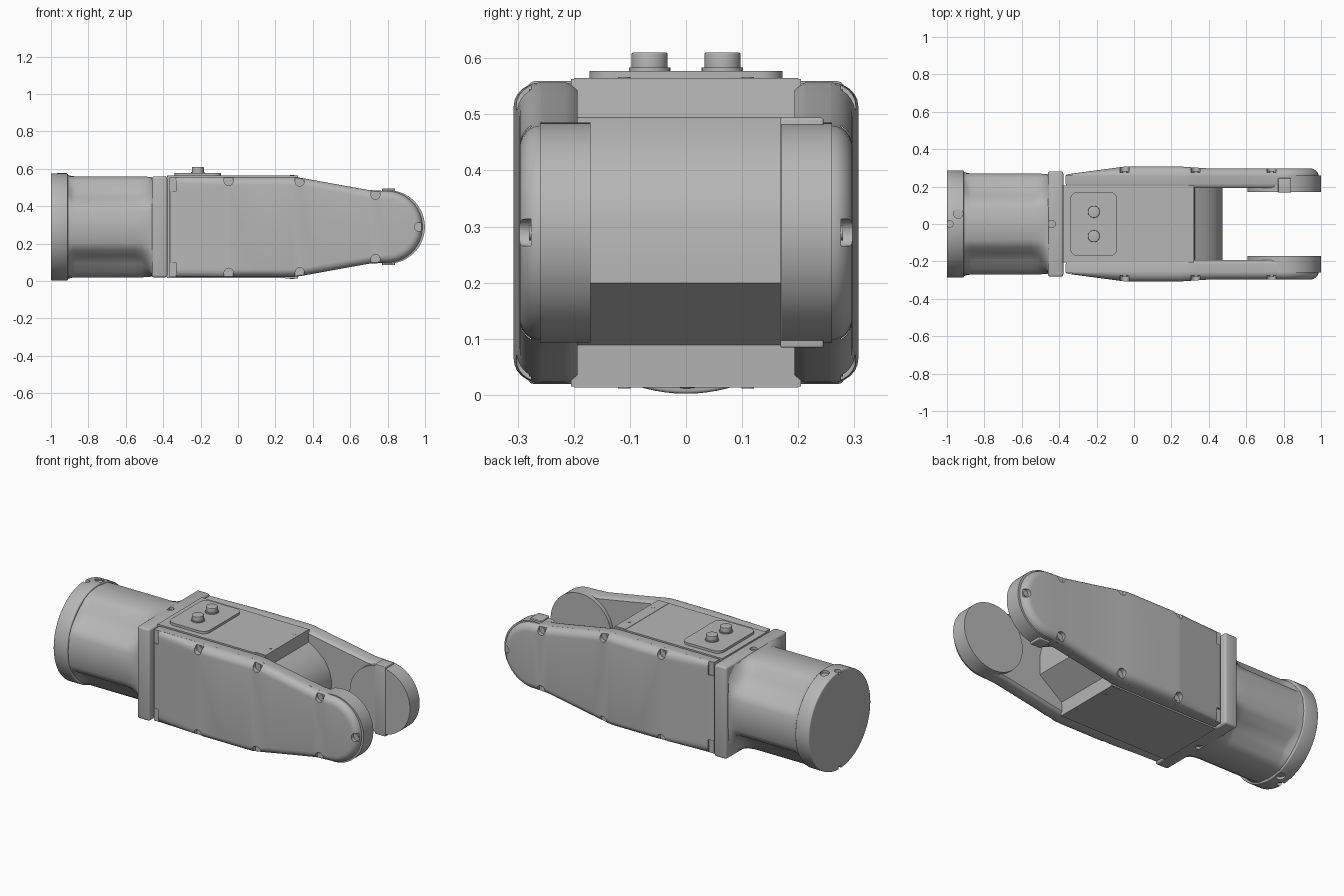
import bpy, bmesh, math
from mathutils import Vector

cube = bpy.data.objects.get("Cube")
if cube:
    bpy.data.objects.remove(cube, do_unlink=True)

MID = 0.289  # height of the long axis

grey = bpy.data.materials.new("machined grey")
grey.use_nodes = True
grey.diffuse_color = (0.47, 0.47, 0.47, 1)
grey.node_tree.nodes["Principled BSDF"].inputs["Base Color"].default_value = (0.47, 0.47, 0.47, 1)


def finish(name, bm, bevel=0, angle=35):
    bmesh.ops.recalc_face_normals(bm, faces=bm.faces)
    mesh = bpy.data.meshes.new(name)
    bm.to_mesh(mesh)
    bm.free()
    mesh.materials.append(grey)
    ob = bpy.data.objects.new(name, mesh)
    bpy.context.collection.objects.link(ob)
    bpy.ops.object.select_all(action='DESELECT')
    ob.select_set(True)
    bpy.context.view_layer.objects.active = ob
    if bevel:
        mod = ob.modifiers.new("soft edges", 'BEVEL')
        mod.width, mod.segments, mod.limit_method = bevel, 3, 'ANGLE'
        bpy.ops.object.modifier_apply(modifier=mod.name)
    bpy.ops.object.shade_smooth_by_angle(angle=math.radians(angle))
    return ob


def loft(bm, rings, caps=True):
    """Skin a stack of equal closed rings."""
    loops = [[bm.verts.new(p) for p in ring] for ring in rings]
    for a, b in zip(loops, loops[1:]):
        for i in range(len(a)):
            j = (i + 1) % len(a)
            bm.faces.new((a[i], a[j], b[j], b[i]))
    if caps:
        bm.faces.new(loops[0])
        bm.faces.new(loops[-1])
    return loops


def add_box(bm, x, y, z):
    loft(bm, [[(x[0], b, c), (x[1], b, c), (x[1], d, c), (x[0], d, c)]
              for b, d, c in ((y[0], y[1], z[0]), (y[0], y[1], z[1]))])


def add_cylinder(bm, centre, axis, r, length, n=32):
    rot = Vector((0, 0, 1)).rotation_difference(Vector(axis)).to_matrix().to_4x4()
    rot.translation = centre
    bmesh.ops.create_cone(bm, cap_ends=True, segments=n, radius1=r, radius2=r,
                          depth=length, matrix=rot)


def add_slot(bm, x, z, direction, r, y):
    """Round-bottomed slot that opens outward from the rim."""
    out = Vector(direction)
    across = Vector((out.y, -out.x))
    pts = [out * .06 + across * r]
    for i in range(13):
        a = math.pi * i / 12
        pts.append(across * r * math.cos(a) - out * r * math.sin(a))
    pts.append(out * .06 - across * r)
    loft(bm, [[(x + p.x, depth, MID + z + p.y) for p in pts] for depth in y])


def box(name, x, y, z, bevel=0):
    bm = bmesh.new()
    add_box(bm, x, y, z)
    return finish(name, bm, bevel)


def cylinder(name, centre, axis, r, length, bevel=0, n=32):
    bm = bmesh.new()
    add_cylinder(bm, centre, axis, r, length, n)
    return finish(name, bm, bevel)


def cut(ob, bm):
    cutter = finish("cutter", bm)
    cutter.hide_render = True
    whole = ob.data.copy()
    bpy.context.view_layer.objects.active = ob
    mod = ob.modifiers.new("cut", 'BOOLEAN')
    mod.operation, mod.object, mod.solver = 'DIFFERENCE', cutter, 'EXACT'
    bpy.ops.object.modifier_apply(modifier=mod.name)
    bpy.data.objects.remove(cutter, do_unlink=True)
    if len(ob.data.polygons) < len(whole.polygons) / 2:
        ob.data = whole  # keep the uncut part if the cut fails
    ob.select_set(True)
    bpy.ops.object.shade_smooth_by_angle(angle=math.radians(35))


# Round end cap with shallow screw pockets above and below
cap = cylinder("end_cap", (-0.955, 0, MID), (1, 0, 0), 0.287, 0.09, 0.006, 96)
pockets = bmesh.new()
for s in (-1, 1):
    add_cylinder(pockets, (-0.94, 0.055, MID + s * 0.29), (0, 0, 1), 0.025, 0.04)
    add_cylinder(pockets, (-0.985, 0, MID + s * 0.29), (0, 0, 1), 0.018, 0.04)
cut(cap, pockets)

# Fluted motor barrel, flaring to a circle at the cap and a square at the flange
quarter = [(.27, 0), (.27, .085), (.245, .125), (.195, .155),
           (.155, .195), (.125, .245), (.085, .27)]
section = []
for k in range(4):
    c, s = (1, 0, -1, 0)[k], (0, 1, 0, -1)[k]
    section += [Vector((a * c - b * s, a * s + b * c)) for a, b in quarter]


def barrel_ring(x, blend, square):
    ring = []
    for p in section:
        goal = p * 0.265 / max(abs(p.x), abs(p.y)) if square else p.normalized() * 0.28
        q = p.lerp(goal, blend)
        ring.append((x, q.x, MID + q.y))
    return ring


bm = bmesh.new()
loft(bm, [barrel_ring(*a) for a in (
    (-.92, 1, False), (-.905, .7, False), (-.89, .2, False), (-.87, 0, False),
    (-.55, 0, True), (-.515, .08, True), (-.485, .35, True), (-.465, .75, True),
    (-.455, 1, True))])
finish("motor_barrel", bm, angle=50)

# Square flange
flange = box("flange", (-.46, -.378), (-.282, .282), (MID - .27, MID + .27), 0.012)
pockets = bmesh.new()
for s in (-1, 1):
    add_cylinder(pockets, (-.44, 0, MID + s * .275), (0, 0, 1), 0.02, 0.04)
cut(flange, pockets)

# Central housing, ending in a sloped nose between the fork arms
upper = [(-.38, .274), (.32, .274), (.325, .205), (.38, .17), (.43, .125), (.46, .07), (.472, .02)]
lower = [(.472, -.09), (.325, -.2), (.32, -.274), (-.38, -.274)]
bm = bmesh.new()
loft(bm, [[(x, y, MID + z) for x, z in upper + lower] for y in (-.205, .205)])
finish("central_housing", bm)


def half_outline(inset):
    """Upper edge of the long tapered side, from the flange to the round tip."""
    pts = [(-.365 + inset * .4, .268 - inset)]
    pts += [(x, .268 - inset) for x in (-.05, .1, .25, .29)]
    pts += [(.32, .265 - inset), (.4, .251 - inset), (.57, .22 - inset), (.7, .197 - inset)]
    for i in range(13):
        a = math.radians(92 * (1 - i / 12) + 2 * i / 12)
        pts.append((.795 + (.192 - inset) * math.cos(a), (.192 - inset) * math.sin(a)))
    return pts


def outer_y(x):
    """Bulge of the side cover along its length."""
    if x < -.05:
        return .265 + .042 * (x + .365) / .315
    return .307 - .01 * min(max((x - .25) / .15, 0), 1)


def side_ring(inset, depth, sign):
    half = half_outline(inset)
    full = half + [(x, -z) for x, z in reversed(half)]
    return [(x, sign * depth(x), MID + z) for x, z in full]


screws = [(-.05, .245), (.33, .242), (.735, .172)]
for sign, side in ((-1, "right"), (1, "left")):
    # Fork arm
    bm = bmesh.new()
    loft(bm, [side_ring(i, lambda x, y=y: y, sign)
              for i, y in ((.012, .193), (.003, .203), (0, .215), (0, .258))])
    finish(side + "_arm", bm)

    # Domed side cover with rounded rim
    bm = bmesh.new()
    rings = [side_ring(0, lambda x: .25, sign)]
    for k in range(7):
        a = math.pi / 2 * k / 6
        rings.append(side_ring(.042 * (1 - math.cos(a)),
                               lambda x, f=math.sin(a): .257 + (outer_y(x) - .257) * f, sign))
    loops = loft(bm, rings, caps=False)
    bm.faces.new(loops[0])
    top = loops[-1]
    n = len(top)
    for i in range(n // 2 - 1):
        bm.faces.new((top[i], top[i + 1], top[n - 2 - i], top[n - 1 - i]))
    cover = finish(side + "_cover", bm)

    # Screw notches and stepped corners around the cover rim
    notches = bmesh.new()
    depth = (sign * .276, sign * .36)
    spots = [(x, s * z) for x, z in screws for s in (-1, 1)]
    for x, z in spots:
        add_slot(notches, x, z, (0, math.copysign(1, z)), .024, depth)
    add_slot(notches, .968, 0, (1, 0), .024, depth)
    for s in (-1, 1):
        add_box(notches, (-.4, -.332), (sign * .259, sign * .36),
                (MID + s * .19, MID + s * .3))
    cut(cover, notches)
    bm = bmesh.new()
    for x, z in spots + [(.965, 0)]:
        add_cylinder(bm, (x, sign * .274, MID + z), (0, 1, 0), .014, .012, 16)
    finish(side + "_cover_screws", bm)

    # Round joint disc on the inside of the arm tip
    cylinder(side + "_joint_disc", (.803, sign * .215, MID), (0, 1, 0), .196, .09, 0, 96)

# Stop tabs on one joint disc
box("stop_tabs", (.77, .84), (.168, .245), (MID - .205, MID + .205), .004)

# Connector plate with rounded corners and two round sockets
bm = bmesh.new()
add_box(bm, (-.34, -.09), (-.172, .172), (.555, .577))
upright = [e for e in bm.edges if abs(e.verts[0].co.z - e.verts[1].co.z) > .01]
bmesh.ops.bevel(bm, geom=upright, offset=.04, segments=6, profile=.5, affect='EDGES')
finish("connector_plate", bm)
for y, side in ((-.065, "right"), (.065, "left")):
    cylinder(side + "_socket_collar", (-.215, y, .578), (0, 0, 1), .037, .01)
    cylinder(side + "_socket", (-.215, y, .59), (0, 0, 1), .032, .04, .003)

# Nose strips above and below, each with two small screws
for s, level in ((1, "upper"), (-1, "lower")):
    z = MID + s * .274
    box(level + "_nose_strip", (.252, .321), (-.2, .2), (z - .002, z + .002))
    for y in (-.11, .11):
        cylinder(level + "_nose_screw", (.29, y, z + s * .001), (0, 0, 1), .011, .005, 0, 16)
